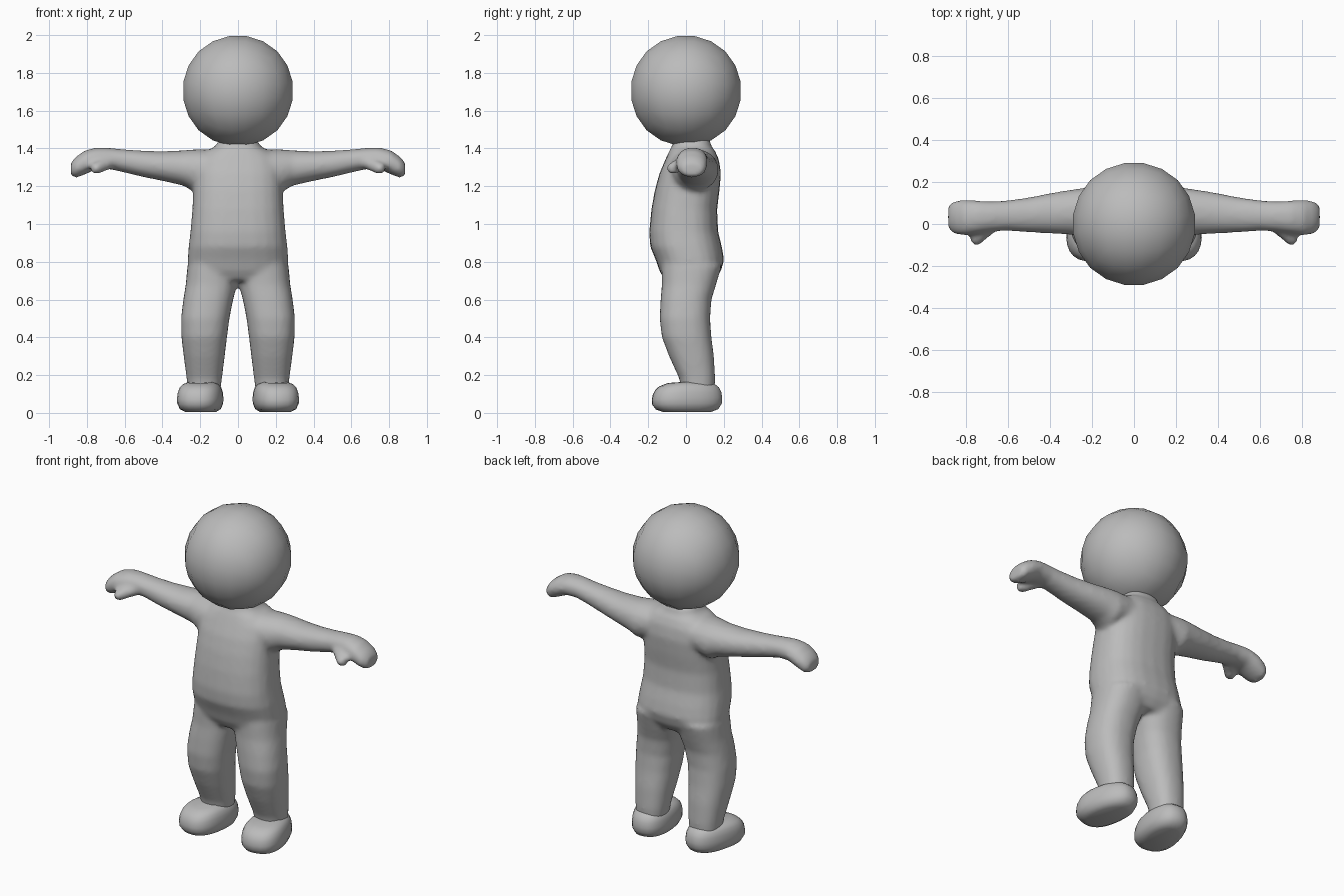
import bpy, bmesh, math
from mathutils import Vector

if "Cube" in bpy.data.objects:
    bpy.data.objects.remove(bpy.data.objects["Cube"])

grey = bpy.data.materials.new("plain grey")
grey.diffuse_color = (0.5, 0.5, 0.5, 1)
grey.use_nodes = True
grey.node_tree.nodes["Principled BSDF"].inputs["Base Color"].default_value = grey.diffuse_color


def power(v, e):
    return math.copysign(abs(v) ** e, v)


def loft(bm, rings, axis, n=24, e=0.85, side=1):
    """Closed tube; each ring is (position, a0, a1, b0, b1) along z or x."""
    loops = []
    for p, a0, a1, b0, b1 in rings:
        loop = []
        for i in range(n):
            t = 2 * math.pi * i / n
            a = (a0 + a1) / 2 + (a1 - a0) / 2 * power(math.cos(t), e)
            b = (b0 + b1) / 2 + (b1 - b0) / 2 * power(math.sin(t), e)
            co = (a * side, b, p) if axis == "z" else (p * side, a, b)
            loop.append(bm.verts.new(co))
        loops.append(loop)
    for lo, hi in zip(loops, loops[1:]):
        for i in range(n):
            j = (i + 1) % n
            bm.faces.new((lo[i], lo[j], hi[j], hi[i]))
    bm.faces.new(loops[0][::-1])
    bm.faces.new(loops[-1])


def ball(bm, centre, radius):
    geo = bmesh.ops.create_icosphere(bm, subdivisions=2, radius=radius)
    bmesh.ops.translate(bm, verts=geo["verts"], vec=centre)


def finish(bm, name):
    bmesh.ops.recalc_face_normals(bm, faces=bm.faces)
    mesh = bpy.data.meshes.new(name)
    bm.to_mesh(mesh)
    bm.free()
    mesh.materials.append(grey)
    for p in mesh.polygons:
        p.use_smooth = True
    ob = bpy.data.objects.new(name, mesh)
    bpy.context.collection.objects.link(ob)
    return ob


# body: torso, legs, arms and thumbs fused into one skin
TORSO = [(0.70, -.20, .20, -.11, .15), (0.75, -.26, .26, -.14, .185),
         (0.81, -.267, .267, -.16, .202), (0.88, -.262, .262, -.19, .19),
         (0.96, -.252, .252, -.195, .17), (1.08, -.242, .242, -.183, .165),
         (1.18, -.237, .237, -.165, .178), (1.27, -.235, .235, -.14, .185),
         (1.34, -.22, .22, -.11, .175), (1.385, -.17, .17, -.09, .155),
         (1.41, -.12, .12, -.075, .135), (1.45, -.10, .10, -.065, .125)]
LEG = [(0.10, .095, .265, -.02, .15), (0.18, .085, .272, -.035, .155),
       (0.30, .07, .288, -.09, .148), (0.40, .058, .30, -.128, .135),
       (0.50, .045, .302, -.14, .128), (0.60, .025, .29, -.135, .135),
       (0.68, .004, .277, -.128, .16), (0.78, -.01, .268, -.13, .19)]
ARM = [(0.12, -.10, .165, 1.20, 1.395), (0.24, -.07, .172, 1.175, 1.395),
       (0.29, -.052, .165, 1.203, 1.39), (0.40, -.045, .147, 1.228, 1.385),
       (0.50, -.04, .127, 1.248, 1.388), (0.60, -.033, .113, 1.272, 1.395),
       (0.68, -.035, .108, 1.29, 1.403), (0.75, -.045, .112, 1.29, 1.405),
       (0.81, -.055, .115, 1.262, 1.39), (0.86, -.047, .11, 1.243, 1.355),
       (0.885, -.02, .085, 1.255, 1.325)]
bm = bmesh.new()
loft(bm, TORSO, "z", e=0.8)
for s in (1, -1):
    loft(bm, LEG, "z", side=s)
    loft(bm, ARM, "x", e=0.95, side=s)
    for k in range(6):
        f = k / 5
        ball(bm, Vector((s * (.665 + .085 * f), .01 - .08 * f, 1.335 - .04 * f)), .04 - .006 * f)
body = finish(bm, "body")
rm = body.modifiers.new("fuse", "REMESH")
rm.mode = "VOXEL"
rm.voxel_size = 0.014
rm.use_smooth_shade = True
sm = body.modifiers.new("soften", "SMOOTH")
sm.factor = 0.5
sm.iterations = 7

# feet: rounded shoes turned slightly outward
FOOT = [(0.004, .65), (0.02, .88), (0.05, .99), (0.08, 1.0), (0.11, .97),
        (0.135, .90), (0.152, .78), (0.163, .55)]
for s, label in ((1, "left"), (-1, "right")):
    bm = bmesh.new()
    n, loops = 28, []
    for z, k in FOOT:
        loop = []
        for i in range(n):
            t = 2 * math.pi * i / n
            x = .117 * k * power(math.cos(t), .8)
            y = .187 * (k + .06 * (1 - k)) * power(math.sin(t), .85)
            x *= 1 - .10 * y / .187           # toe a little wider than heel
            toe = max(0, -y / .187)
            zz = z * (1 - .13 * toe ** 2)     # toe slopes down
            c, sn = math.cos(.17), math.sin(.17)
            loop.append(bm.verts.new((s * (.196 + x * c - y * sn), .006 + x * sn + y * c, zz)))
        loops.append(loop)
    for lo, hi in zip(loops, loops[1:]):
        for i in range(n):
            j = (i + 1) % n
            bm.faces.new((lo[i], lo[j], hi[j], hi[i]))
    bm.faces.new(loops[0][::-1])
    bm.faces.new(loops[-1])
    foot = finish(bm, label + "_foot")

# head: cube divided and rounded into a ball
bm = bmesh.new()
bmesh.ops.create_cube(bm, size=2)
bmesh.ops.subdivide_edges(bm, edges=bm.edges[:], cuts=4, use_grid_fill=True)
for v in bm.verts:
    v.co = Vector([math.tan(c * math.pi / 4) for c in v.co]).normalized() * 0.297
    v.co.z += 1.705
finish(bm, "head")
